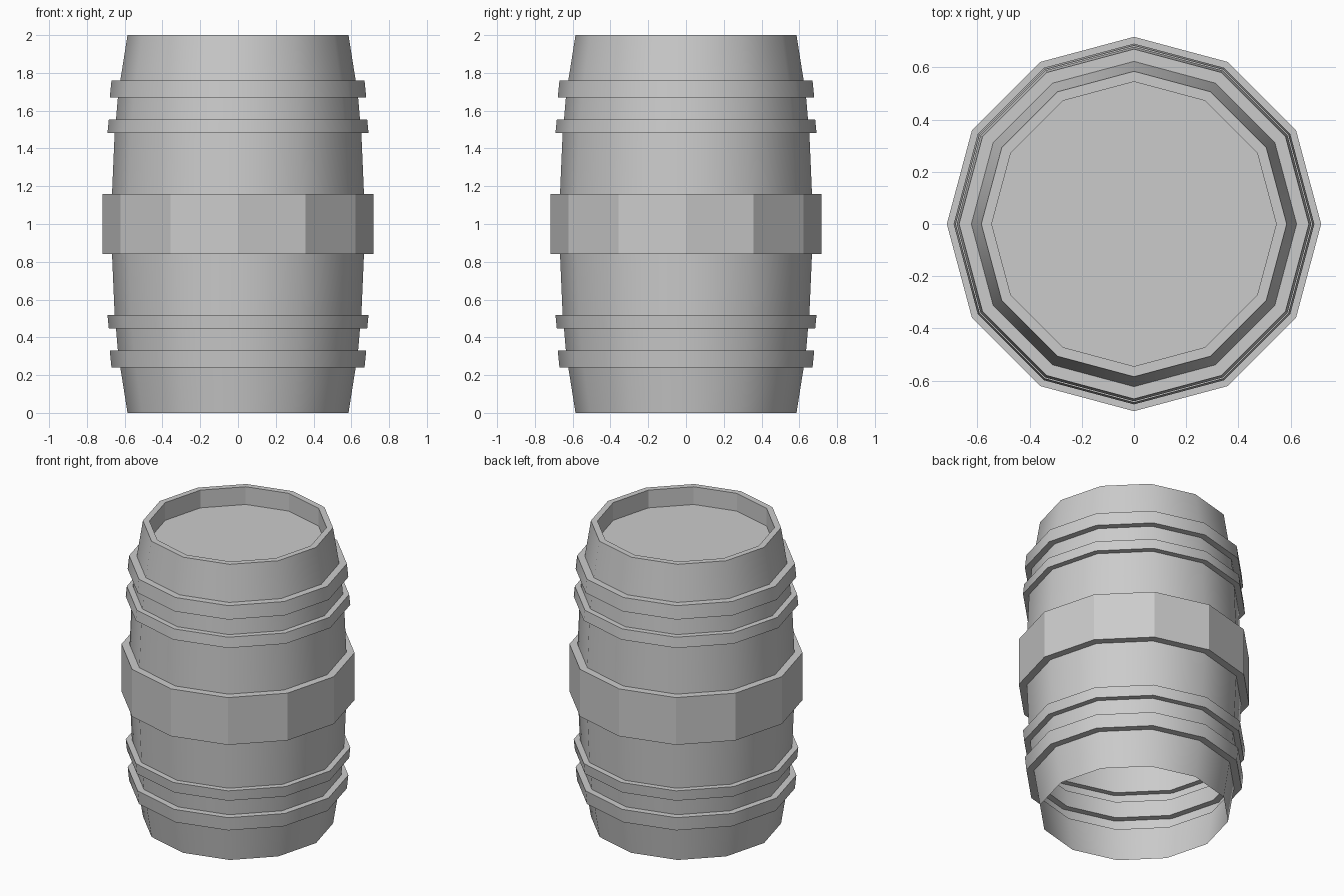
import bpy, bmesh
from math import cos, sin, pi, radians

if "Cube" in bpy.data.objects:
    bpy.data.objects.remove(bpy.data.objects["Cube"])

SIDES = 12

# Lower half of the stave profile (radius, height); hoops are stepped out of the same skin
lower = [
    (0.585, 0.0),
    (0.623, 0.24), (0.67, 0.24), (0.679, 0.33), (0.636, 0.33),     # end hoop
    (0.646, 0.447), (0.684, 0.447), (0.691, 0.517), (0.653, 0.517),  # inner hoop
    (0.667, 0.84), (0.717, 0.84),                                 # wide middle hoop
]
upper = [(r, 2.0 - z) for r, z in reversed(lower)]
# Rim and sunken lid; the bottom stays open
lid = [(0.545, 2.0), (0.545, 1.88)]
profile = lower + upper + lid

# Turn the profile around the z axis
bm = bmesh.new()
rings = [[bm.verts.new((r * cos(2 * pi * i / SIDES), r * sin(2 * pi * i / SIDES), z))
          for i in range(SIDES)] for r, z in profile]
for k, (a, b) in enumerate(zip(rings, rings[1:])):
    vertical = abs(profile[k][0] - profile[k + 1][0]) < 1e-6
    for i in range(SIDES):
        j = (i + 1) % SIDES
        face = bm.faces.new((a[i], a[j], b[j], b[i]))
        face.smooth = not vertical
bm.faces.new(rings[-1])

mesh = bpy.data.meshes.new("barrel")
bm.normal_update()

# Sloped staves are smooth, steps and upright facets stay crisp
for e in bm.edges:
    if len(e.link_faces) == 2:
        flat = not all(f.smooth for f in e.link_faces)
        e.smooth = not flat and e.calc_face_angle() < radians(32)
bm.to_mesh(mesh)
bm.free()

barrel = bpy.data.objects.new("barrel", mesh)
bpy.context.collection.objects.link(barrel)
